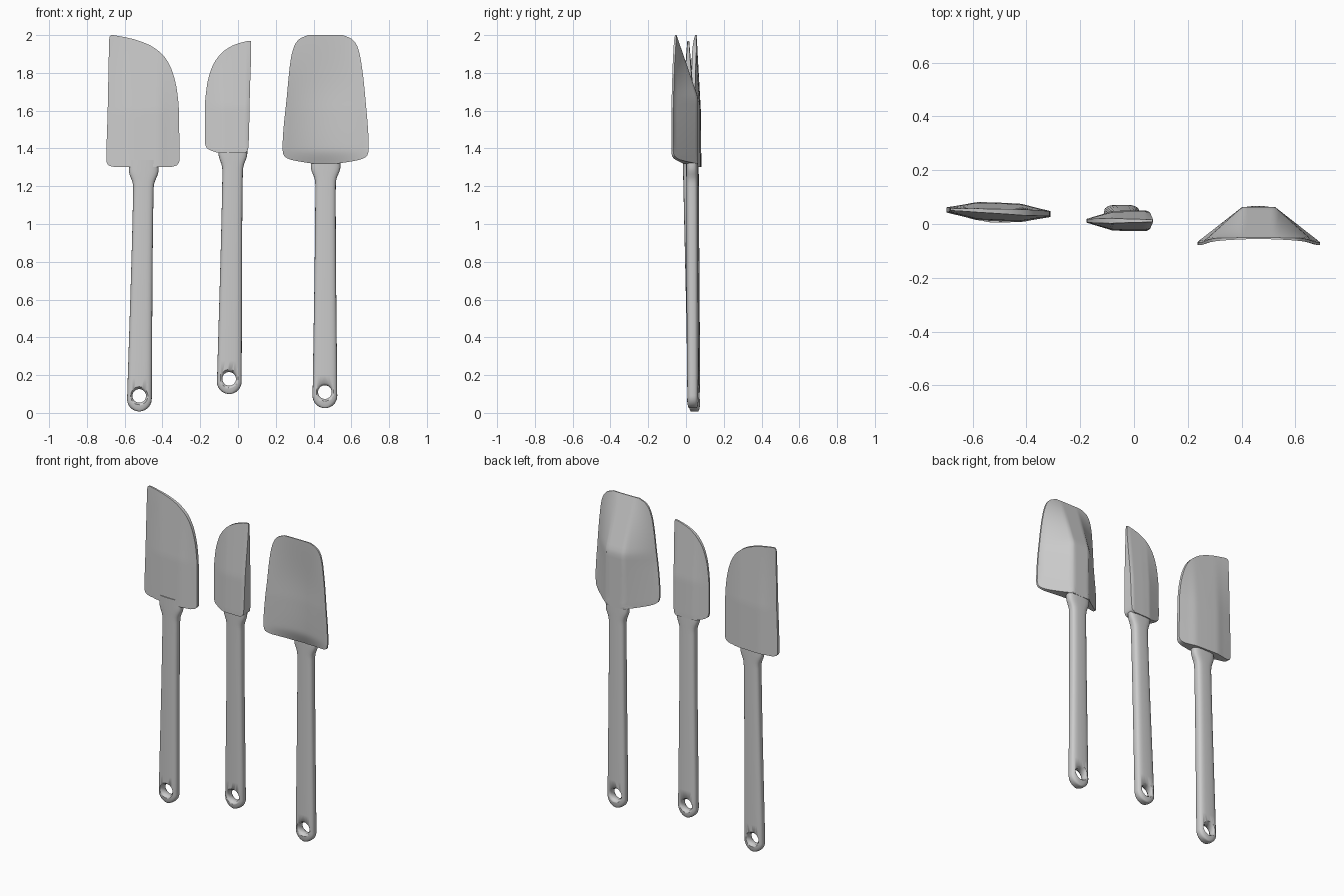
import bpy, math

if "Cube" in bpy.data.objects:
    bpy.data.objects.remove(bpy.data.objects["Cube"])

def curve(pts, t):
    """Smooth monotone interpolation through (t, value) points."""
    if t <= pts[0][0]: return pts[0][1]
    if t >= pts[-1][0]: return pts[-1][1]
    d = [(b[1] - a[1]) / (b[0] - a[0]) for a, b in zip(pts, pts[1:])]
    m = [d[0]] + [2*a*b/(a+b) if a*b > 0 else 0 for a, b in zip(d, d[1:])] + [d[-1]]
    for i in range(len(d)):
        if t <= pts[i+1][0]:
            h = pts[i+1][0] - pts[i][0]
            s = (t - pts[i][0]) / h
            return (pts[i][1]*(1+2*s)*(1-s)**2 + h*m[i]*s*(1-s)**2
                    + pts[i+1][1]*s*s*(3-2*s) + h*m[i+1]*s*s*(s-1))

def line(pts, t):
    """Straight interpolation through (t, value) points."""
    if t <= pts[0][0]: return pts[0][1]
    for a, b in zip(pts, pts[1:]):
        if t <= b[0]:
            return a[1] + (b[1]-a[1]) * (t-a[0]) / (b[0]-a[0])
    return pts[-1][1]

def loft(name, rings, angle=40):
    """Skin closed rings and cap both ends."""
    n = len(rings[0])
    faces = [(r*n+i, r*n+(i+1) % n, (r+1)*n+(i+1) % n, (r+1)*n+i)
             for r in range(len(rings)-1) for i in range(n)]
    faces += [tuple(range(n))[::-1], tuple((len(rings)-1)*n+i for i in range(n))]
    me = bpy.data.meshes.new(name)
    me.from_pydata([v for r in rings for v in r], [], faces)
    ob = bpy.data.objects.new(name, me)
    bpy.context.collection.objects.link(ob)
    bpy.context.view_layer.objects.active = ob
    bpy.ops.object.select_all(action='DESELECT')
    ob.select_set(True)
    bpy.ops.object.shade_smooth_by_angle(angle=math.radians(angle))
    return ob

def blade(name, left, right, front, back, rows=44, cols=28):
    """Blade from left/right outlines over z and front/back surfaces y(x, z)."""
    z0, z1 = left[0][0], left[-1][0]
    rings = []
    for r in range(rows + 1):
        z = z0 + (z1-z0) * (1 - math.cos(math.pi*r/rows)) / 2
        a, b = curve(left, z), curve(right, z)
        xs = [a + (b-a)*i/cols for i in range(cols + 1)]
        rings.append([(x, front(x, z), z) for x in xs] +
                     [(x, back(x, z), z) for x in reversed(xs)])
    return loft(name, rings)

def handle(name, bottom, top, flare, hole_z):
    """Rounded handle from bottom to top (x, y, z) with a flared neck and a hang hole."""
    z0, z1 = bottom[2], top[2]
    R = 0.066
    zs = [z0 + R*(1-math.cos(math.pi/2*i/10)) for i in range(11)]
    zs += [z0 + R + (z1-0.16-z0-R)*i/10 for i in range(1, 11)]
    zs += [z1 - 0.16 + 0.16*i/10 for i in range(1, 11)]
    rings = []
    for z in zs:
        f = (z-z0) / (z1-z0)
        cx, cy = (bottom[k] + (top[k]-bottom[k])*f for k in (0, 1))
        w = curve([(z0, R), (z1-0.16, 0.054), (z1-0.13, 0.056), (z1-0.06, flare), (z1, flare)], z)
        s = max(0.0, 1 - (z-z0)/R)
        w *= max(0.12, math.sqrt(1 - s*s))
        d = 0.031 * (0.6 + 0.4*math.sqrt(1 - s*s))
        ring = []
        for i in range(28):
            c, q = math.cos(2*math.pi*i/28), math.sin(2*math.pi*i/28)
            ring.append((cx + w*math.copysign(abs(c)**0.65, c),
                         cy + d*math.copysign(abs(q)**0.65, q), z))
        rings.append(ring)
    ob = loft(name, rings)
    # hang hole cutter, flared towards both faces
    prof = [(-0.06, 0.07), (-0.015, 0.036), (0.015, 0.036), (0.06, 0.07)]
    cut = loft(name + "_hole_cutter", [[(bottom[0] + r*math.cos(2*math.pi*i/28), bottom[1] + y,
               hole_z - r*math.sin(2*math.pi*i/28)) for i in range(28)] for y, r in prof])
    for o in (ob, cut):
        bpy.context.view_layer.objects.active = o
        bpy.ops.object.select_all(action='DESELECT')
        o.select_set(True)
        bpy.ops.object.mode_set(mode='EDIT')
        bpy.ops.mesh.select_all(action='SELECT')
        bpy.ops.mesh.normals_make_consistent(inside=False)
        bpy.ops.object.mode_set(mode='OBJECT')
    mod = ob.modifiers.new("hang_hole", 'BOOLEAN')
    mod.operation, mod.solver, mod.object = 'DIFFERENCE', 'EXACT', cut
    bpy.context.view_layer.objects.active = ob
    bpy.ops.object.select_all(action='DESELECT')
    ob.select_set(True)
    bpy.ops.object.modifier_apply(modifier=mod.name)
    bpy.data.objects.remove(cut)

# Handles
handle("wide_spatula_handle", (-0.523, 0.045, 0.008), (-0.498, 0.036, 1.34), 0.078, 0.09)
handle("narrow_spatula_handle", (-0.047, 0.042, 0.10), (-0.026, 0.012, 1.43), 0.076, 0.18)
handle("spoon_spatula_handle", (0.46, 0.036, 0.025), (0.464, 0.032, 1.36), 0.078, 0.11)

# Wide flat blade: thin wings around a thicker core
def wide(sign):
    def y(x, z):
        mid = 0.052 - 0.04*(x + 0.69) + 0.004*(z-1.3)
        core = line([(1.3, 0.035), (1.6, 0.031), (2.0, 0.006)], z)
        edge = line([(1.3, 0.009), (2.0, 0.004)], z)
        return mid + sign*(edge + (core-edge)*curve([(0, 1), (0.07, 0.97), (0.135, 0.5), (0.2, 0)], abs(x+0.5)))
    return y
blade("wide_spatula_blade",
      [(1.303, -0.66), (1.31, -0.685), (1.335, -0.697), (1.6, -0.69), (1.97, -0.682), (1.99, -0.681), (2.0, -0.672)],
      [(1.303, -0.35), (1.31, -0.325), (1.335, -0.31), (1.6, -0.313), (1.7, -0.322), (1.8, -0.345),
       (1.88, -0.385), (1.94, -0.455), (1.975, -0.54), (1.99, -0.605), (2.0, -0.66)],
      wide(-1), wide(1))

# Narrow blade: sharp on the left, blunt on the right
def narrow(sign):
    def y(x, z):
        thick = line([(1.4, 0.038), (1.62, 0.034), (1.97, 0.005)], z)
        px = line([(-0.18, 0.15), (-0.08, 0.95), (-0.03, 1), (0.045, 1), (0.075, 0.7)], x)
        return 0.012 + sign*max(0.004, thick*px)
    return y
blade("narrow_spatula_blade",
      [(1.375, -0.10), (1.39, -0.145), (1.405, -0.168), (1.44, -0.176), (1.6, -0.176), (1.73, -0.165),
       (1.83, -0.138), (1.9, -0.092), (1.94, -0.038), (1.96, 0.015), (1.97, 0.055)],
      [(1.375, 0.035), (1.39, 0.052), (1.42, 0.056), (1.7, 0.063), (1.955, 0.07), (1.97, 0.068)],
      narrow(-1), narrow(1))

# Spoon blade: shallow dish in front, flat-topped ridge behind
def half(z): return line([(1.36, 0.229), (2.0, 0.18)], z)
def rim(z): return line([(1.3, -0.078), (1.6, -0.078), (2.0, -0.066)], z)
def spoon_front(x, z):
    u = min(1, abs(x-0.463)/half(z))
    depth = curve([(1.3, 0.075), (1.4, 0.045), (1.7, 0.035), (2.0, 0.01)], z)
    return rim(z) + depth*(1-u*u)
def spoon_back(x, z):
    ridge = line([(1.3, 0.064), (1.67, 0.064), (2.0, -0.05)], z)
    low = rim(z) + 0.01
    w = half(z)
    return max(spoon_front(x, z) + 0.006, line([(0.06, ridge), (w, low)], abs(x-0.463)))
blade("spoon_spatula_blade",
      [(1.318, 0.41), (1.33, 0.33), (1.345, 0.265), (1.365, 0.241), (1.4, 0.236), (1.69, 0.26),
       (1.87, 0.279), (1.94, 0.297), (1.98, 0.325), (2.0, 0.37)],
      [(1.318, 0.51), (1.33, 0.595), (1.345, 0.66), (1.365, 0.686), (1.4, 0.692), (1.69, 0.672),
       (1.87, 0.65), (1.94, 0.632), (1.98, 0.602), (2.0, 0.555)],
      spoon_front, spoon_back)

# Consistent outward normals on the blades
for ob in [o for o in bpy.data.objects if o.name.endswith("blade")]:
    bpy.context.view_layer.objects.active = ob
    bpy.ops.object.select_all(action='DESELECT')
    ob.select_set(True)
    bpy.ops.object.mode_set(mode='EDIT')
    bpy.ops.mesh.select_all(action='SELECT')
    bpy.ops.mesh.normals_make_consistent(inside=False)
    bpy.ops.object.mode_set(mode='OBJECT')
